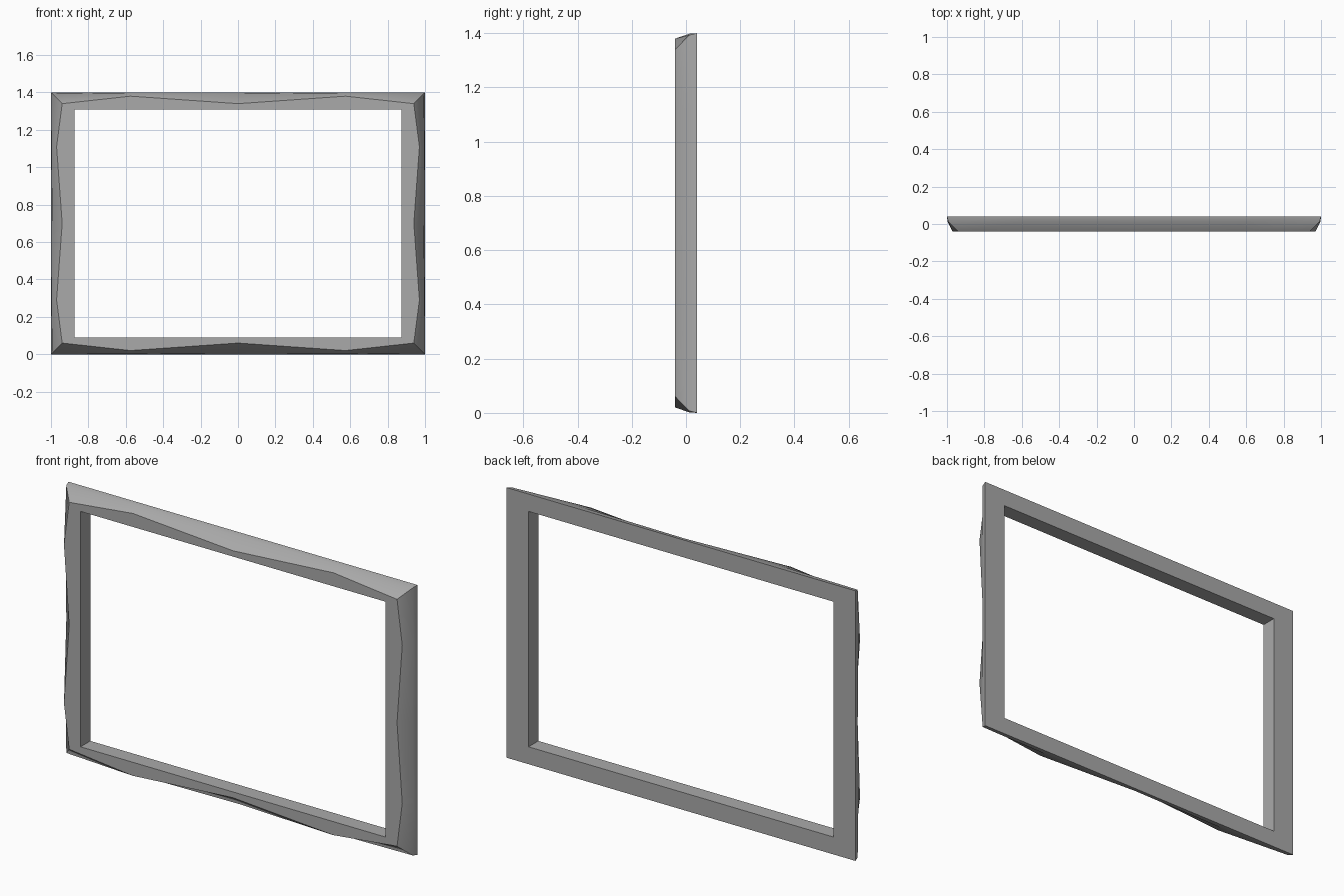
import bpy
import bmesh
import math

cube = bpy.data.objects.get("Cube")
if cube:
    bpy.data.objects.remove(cube, do_unlink=True)

HALF_W, HALF_H = 1.0, 0.7      # outer half sizes
OPEN_W, OPEN_H = 0.875, 0.61   # opening half sizes
BACK, RIM, FRONT = 0.04, 0.012, -0.04

grey = bpy.data.materials.new("plain_grey")
grey.use_nodes = True
grey.diffuse_color = (0.4, 0.4, 0.4, 1)
grey.node_tree.nodes["Principled BSDF"].inputs["Base Color"].default_value = (0.4, 0.4, 0.4, 1)

bm = bmesh.new()


def ring(points, y):
    return [bm.verts.new((x, y, z + HALF_H)) for x, z in points]


def wavy_outline(deep, crest_h, crest_v):
    """Outline inset by deep at corners and side middles, by crest between."""
    w, h = HALF_W - deep, HALF_H - deep
    ch, cv = HALF_H - crest_h, HALF_W - crest_v
    bx, bz = 0.575, 0.41
    half = [(-w, -h), (-bx, -ch), (0, -h), (bx, -ch),
            (w, -h), (cv, -bz), (w, 0), (cv, bz)]
    return half + [(-x, -z) for x, z in half]


def bridge(a, b):
    n = len(a)
    for i in range(n):
        j = (i + 1) % n
        bm.faces.new((a[i], a[j], b[j], b[i]))


def opening(y):
    return ring([(-OPEN_W, -OPEN_H), (OPEN_W, -OPEN_H),
                 (OPEN_W, OPEN_H), (-OPEN_W, OPEN_H)], y)


# Outer edge: straight back rim flowing into the carved wavy bevel
back = ring(wavy_outline(0, 0, 0), BACK)
rim = ring(wavy_outline(0.007, 0.002, 0.003), RIM)
front = ring(wavy_outline(0.06, 0.02, 0.03), FRONT)
bridge(back, rim)
bridge(rim, front)

# Opening walls
inner_front, inner_back = opening(FRONT), opening(BACK)
bridge(inner_front, inner_back)

# Flat front and back, one face per side
for outer, inner in ((front, inner_front), (back, inner_back)):
    for s in range(4):
        edge = [outer[(4 * s + k) % 16] for k in range(5)]
        bm.faces.new(edge + [inner[(s + 1) % 4], inner[s]])

bmesh.ops.recalc_face_normals(bm, faces=bm.faces[:])
mesh = bpy.data.meshes.new("picture_frame")
bm.to_mesh(mesh)
bm.free()
mesh.materials.append(grey)

frame = bpy.data.objects.new("picture_frame", mesh)
bpy.context.collection.objects.link(frame)
bpy.ops.object.select_all(action='DESELECT')
frame.select_set(True)
bpy.context.view_layer.objects.active = frame
bpy.ops.object.shade_smooth_by_angle(angle=math.radians(38))
